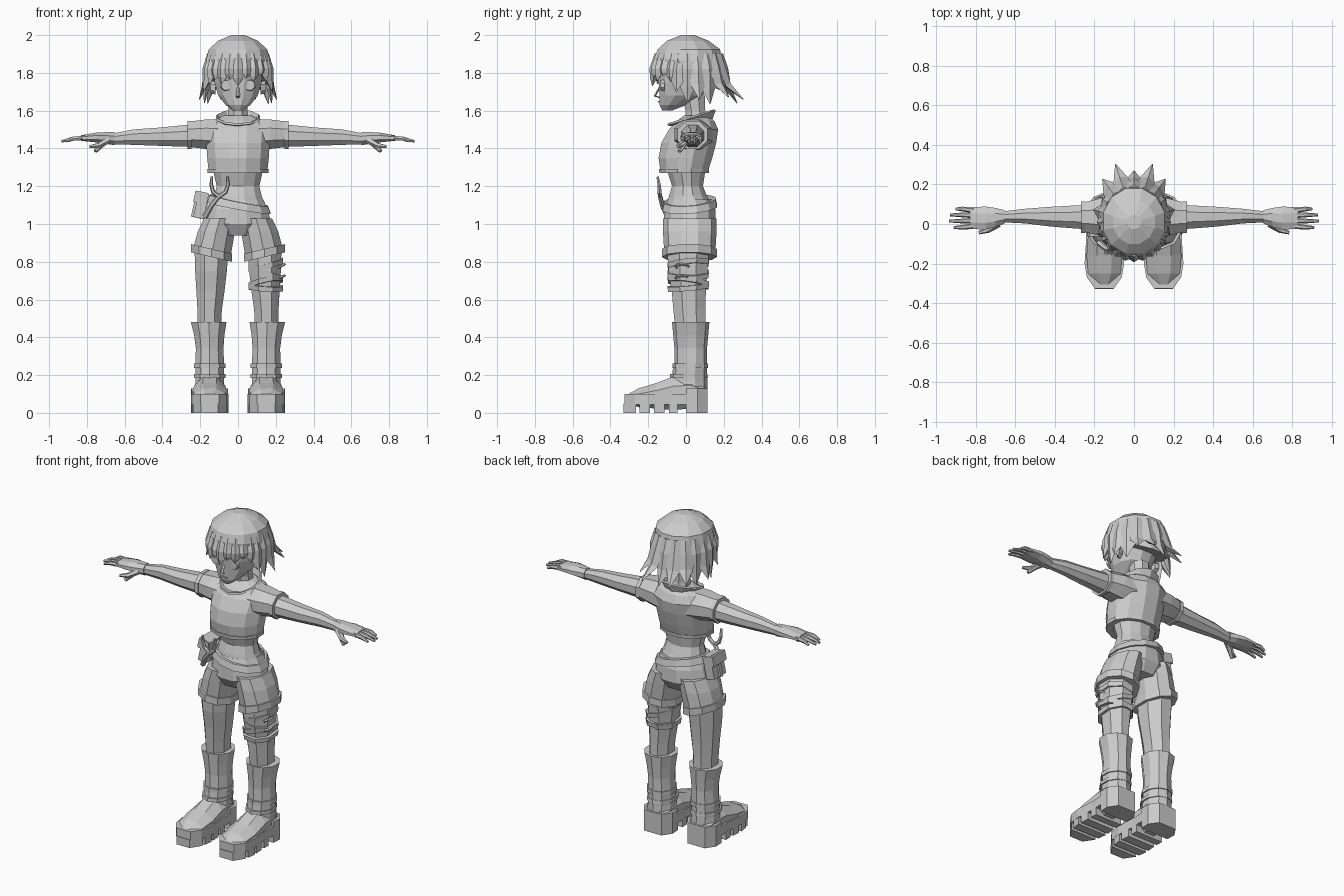
import bpy, bmesh, random
from math import sin, cos, pi, radians
from mathutils import Vector, Matrix

random.seed(4)


def finish(name, bm):
    bmesh.ops.recalc_face_normals(bm, faces=bm.faces)
    me = bpy.data.meshes.new(name)
    bm.to_mesh(me)
    bm.free()
    ob = bpy.data.objects.new(name, me)
    bpy.context.collection.objects.link(ob)
    return ob


def skin(name, rings, cap=True):
    bm = bmesh.new()
    vs = [[bm.verts.new(p) for p in r] for r in rings]
    n = len(vs[0])
    for a, b in zip(vs, vs[1:]):
        for k in range(n):
            bm.faces.new((a[k], a[(k + 1) % n], b[(k + 1) % n], b[k]))
    if cap:
        bm.faces.new(vs[0])
        bm.faces.new(vs[-1])
    return finish(name, bm)


def loft(name, secs, n=10, s=1, axis='Z', cap=True):
    """Sections are (x, y, z, radius, radius[, tilt, tilt]); s mirrors in x."""
    rings = []
    for x, y, z, a, b, *t in secs:
        tu, tv = t or (0, 0)
        ring = []
        for k in range(n):
            g = 2 * pi * (k + .5) / n
            c, d = cos(g) / cos(pi / n), sin(g) / cos(pi / n)
            off = tu * c + tv * d
            p = {'Z': (x + a * c, y + b * d, z + off),
                 'X': (x + off, y + a * c, z + b * d),
                 'Y': (x + a * c, y + off, z + b * d)}[axis]
            ring.append((p[0] * s, p[1], p[2]))
        rings.append(ring)
    ob = skin(name, rings, cap)
    if not cap:
        m = ob.modifiers.new("thickness", 'SOLIDIFY')
        m.thickness = .012
    return ob


def tube(name, pts, radii, ref, n=6):
    """Tapered tube along a path; radii are (width, thickness), ref gives the thin direction."""
    pts = [Vector(p) for p in pts]
    rings = []
    for i, p in enumerate(pts):
        t = (pts[min(i + 1, len(pts) - 1)] - pts[max(i - 1, 0)]).normalized()
        w = t.cross(Vector(ref)).normalized()
        d = w.cross(t)
        a, b = radii[i]
        rings.append([p + w * a * cos(2 * pi * k / n) + d * b * sin(2 * pi * k / n) for k in range(n)])
    return skin(name, rings)


def box(name, loc, size, rot=0):
    bm = bmesh.new()
    m = Matrix.Translation(loc) @ Matrix.Rotation(rot, 4, 'Y') @ Matrix.Diagonal((*size, 1))
    bmesh.ops.create_cube(bm, size=1, matrix=m)
    return finish(name, bm)


# head and face
loft("head", [(0, -.1, 1.6, .025, .025), (0, -.07, 1.63, .065, .07), (0, -.025, 1.68, .105, .115),
              (0, -.01, 1.75, .125, .135), (0, 0, 1.83, .13, .15), (0, 0, 1.92, .1, .11)], 12)
tube("nose", [(0, -.135, 1.73), (0, -.165, 1.678), (0, -.125, 1.665)],
     [(.008, .006), (.01, .006), (.012, .004)], (0, 1, 0), 4)
box("mouth", (0, -.137, 1.647), (.045, .02, .01))
for s in (1, -1):
    loft("eye", [(.062, -.135, 1.735, .026, .026), (.062, -.115, 1.735, .03, .03)], 8, s, 'Y')
    loft("ear", [(.12, .02, 1.72, .02, .03), (.145, .03, 1.725, .015, .028)], 6, s, 'X')
loft("neck", [(0, .06, 1.52, .06, .06), (0, .05, 1.6, .05, .052), (0, .04, 1.68, .055, .06)], 8)

# hair: cap, then a ring of pointed locks
loft("hair_cap", [(0, .02, 1.77, .162, .185, 0, -.07), (0, .015, 1.86, .17, .18, 0, -.02),
                  (0, .015, 1.925, .155, .165), (0, .01, 1.97, .105, .11), (0, .01, 2.0, .035, .035)], 12)


def lock(th, tip_z, flare, w):
    g = radians(th)
    at = lambda f, z: (sin(g) * .165 * f, .015 - cos(g) * .185 * f, z)
    out = (sin(g), -cos(g), 0)
    tube("hair_lock", [at(.9, 1.9), at(1.02, 1.82), at(1.0 + (flare - 1) * .3, tip_z * .55 + 1.82 * .45), at(flare, tip_z)],
         [(w * .7, .015), (w, .02), (w * .85, .018), (.002, .002)], out, 4)


for i, th in enumerate(range(-60, 61, 15)):
    lock(th, (1.745, 1.775)[i % 2] + random.uniform(-.015, .015), 1.04, .032)
for s in (1, -1):
    for th, z, f, w in ((72, 1.70, 1.16, .04), (88, 1.64, 1.08, .045), (104, 1.66, 1.28, .045),
                        (122, 1.635, 1.15, .05), (140, 1.67, 1.5, .05), (160, 1.66, 1.66, .045)):
        lock(th * s, z, f, w)
lock(180, 1.64, 1.38, .05)

# torso
loft("shirt", [(0, -.01, 1.275, .155, .125), (0, -.003, 1.35, .163, .142), (0, .015, 1.43, .168, .145),
               (0, .04, 1.5, .175, .13), (0, .05, 1.545, .14, .1), (0, .055, 1.575, .075, .065)], 12)
loft("shirt_hem", [(0, -.01, 1.27, .161, .131), (0, -.01, 1.29, .163, .133)], 12)
loft("collar", [(0, .045, 1.535, .07, .075, 0, .01), (0, .025, 1.57, .108, .115, 0, .035)], 10, cap=False)
loft("waist", [(0, .02, 1.08, .15, .125), (0, .01, 1.15, .125, .1), (0, .008, 1.2, .113, .082),
               (0, 0, 1.3, .135, .105)], 12)

# shorts and belt
loft("shorts_hips", [(0, .02, 1.13, .135, .115), (0, .02, 1.08, .155, .135), (0, .02, 1.0, .178, .138),
                     (0, .02, .94, .12, .1)], 12)
loft("belt", [(.005, .02, 1.085, .168, .145, -.03, .01), (.005, .02, 1.125, .153, .135, -.03, .01)], 12)

for s in (1, -1):
    # sleeves, arms, hands
    loft("sleeve", [(.09, .04, 1.47, .1, .085), (.17, .035, 1.475, .095, .078), (.25, .035, 1.475, .075, .068)],
         8, s, 'X')
    loft("sleeve_cuff", [(.245, .035, 1.472, .08, .074), (.268, .035, 1.472, .08, .074)], 8, s, 'X')
    loft("arm", [(.24, .035, 1.468, .062, .06), (.42, .037, 1.462, .05, .048), (.55, .04, 1.46, .037, .041),
                 (.67, .036, 1.45, .027, .028)], 8, s, 'X')
    loft("palm", [(.655, .036, 1.452, .034, .034), (.7, .033, 1.455, .048, .031), (.75, .03, 1.458, .058, .026),
                  (.83, .03, 1.455, .055, .015)], 8, s, 'X')
    for y, e in ((-.017, .91), (.015, .935), (.046, .93), (.076, .9)):
        tube("finger", [(s * .81, y * .85 + .004, 1.456), (s * .87, y, 1.453), (s * e, y, 1.438)],
             [(.014, .014), (.012, .012), (.007, .007)], (0, 0, 1))
    tube("thumb", [(s * .69, .005, 1.445), (s * .74, -.03, 1.415), (s * .785, -.045, 1.41), (s * .755, -.05, 1.385)][:3],
         [(.024, .02), (.016, .015), (.008, .008)], (0, 0, 1))
    tube("thumb_base", [(s * .7, .0, 1.44), (s * .755, -.035, 1.385)], [(.022, .016), (.012, .01)], (0, 0, 1))

    # shorts legs and slanted cuffs
    loft("shorts_leg", [(.095, .02, 1.03, .085, .135), (.115, .02, .96, .098, .135), (.14, .02, .84, .1, .128, .02, 0)],
         10, s)
    loft("shorts_cuff", [(.14, .018, .825, .108, .138, .025, 0), (.14, .018, .868, .108, .138, .025, 0)], 10, s)

    # legs
    loft("leg", [(.14, .012, .87, .09, .112), (.143, .01, .75, .084, .103), (.146, .015, .64, .074, .09),
                 (.15, .018, .55, .065, .085), (.152, .025, .42, .06, .08)], 8, s)

    # boot shafts and ankle bands
    loft("boot_shaft", [(.15, .025, .26, .076, .083), (.15, .025, .34, .073, .082), (.152, .025, .41, .08, .088),
                        (.155, .025, .48, .094, .094)], 10, s)
    loft("ankle_band", [(.15, .022, .238, .083, .09), (.15, .022, .262, .083, .09)], 10, s)
    loft("boot_ankle", [(.15, .02, .1, .082, .09), (.15, .018, .17, .075, .09), (.15, .022, .25, .076, .085)], 10, s)
    loft("ankle_strap", [(.15, .015, .185, .083, .096), (.15, .015, .205, .083, .094)], 10, s)

    # shoe upper, widest over the toes
    loft("shoe_upper", [(.15, .1, .1, .07, .045), (.15, .03, .11, .082, .085), (.15, -.06, .105, .083, .09),
                        (.15, -.16, .09, .09, .067), (.15, -.25, .08, .082, .05), (.15, -.305, .075, .045, .025)], 8, s, 'Y')

    # sole plate, heel and tread bars all follow one outline
    def width(y):
        o = [(-.33, .045), (-.27, .088), (-.2, .1), (-.08, .092), (.06, .098), (.115, .06)]
        for (a, p), (b, q) in zip(o, o[1:]):
            if y <= b:
                return p + (q - p) * (y - a) / (b - a)
        return o[-1][1]

    def sole(name, ys, z0, z1):
        rings = []
        for y in ys:
            w = width(y)
            rings.append([(s * .15 + k * w, y, z) for k, z in ((-1, z0), (1, z0), (1, z1), (-1, z1))])
        skin(name, rings)

    sole("sole_plate", (-.325, -.27, -.2, -.08, .06, .11), .045, .1)
    sole("sole_heel", (0, .06, .115), 0, .13)
    for a, b in ((-.33, -.265), (-.245, -.19), (-.17, -.115), (-.09, -.045)):
        sole("sole_tread", (a, b), 0, .05)

# straps wound round one thigh, with two loops
for z, t, v in ((.785, .02, .01), (.735, -.022, 0), (.69, .02, -.015), (.665, -.006, .01)):
    loft("thigh_strap", [(.147, .012, z - .013, .09, .106, t, v), (.147, .012, z + .013, .092, .11, t, v)], 8)
for z in (.715, .775):
    loop = [(.225 + .022 * cos(a), -.02 + .035 * sin(a), z + .012 * cos(a)) for a in [k * pi / 4 for k in range(9)]]
    tube("strap_loop", loop, [(.007, .007)] * 9, (0, 0, 1), 4)

# hip pouch
box("pouch", (-.195, 0, 1.1), (.055, .115, .14), .22)
box("pouch_flap", (-.198, 0, 1.14), (.068, .125, .06), .22)
box("pouch_strap", (-.2, 0, 1.095), (.072, .025, .13), .22)

# forked hook tool tucked in the belt
tube("tool_handle", [(-.175, -.095, 1.04), (-.14, -.125, 1.1), (-.1, -.138, 1.15)],
     [(.017, .017), (.014, .014), (.012, .012)], (0, 1, 0))
for x, k in ((-.142, 1), (-.052, -1)):
    tube("tool_fork", [(-.1, -.138, 1.145), (x + k * .012 - .002, -.14, 1.17), (x, -.143, 1.21), (x + k * .004, -.15, 1.25)],
         [(.012, .012), (.012, .012), (.01, .01), (.007, .007)], (0, 1, 0))
